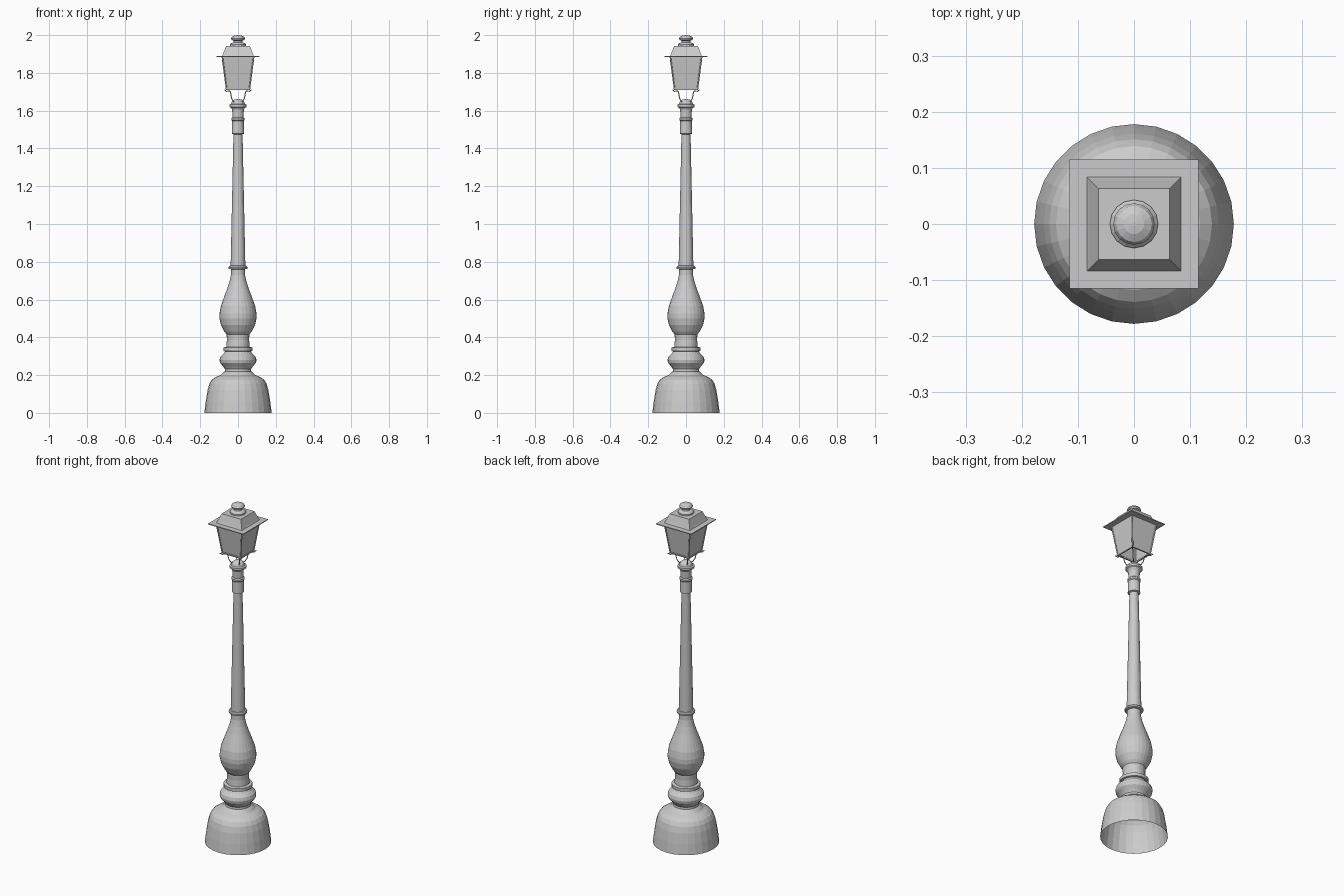
import bpy, bmesh, math
from mathutils import Vector

if "Cube" in bpy.data.objects:
    bpy.data.objects.remove(bpy.data.objects["Cube"], do_unlink=True)

GREY = (0.6, 0.6, 0.6, 1)
metal = bpy.data.materials.new("cast grey")
metal.use_nodes = True
metal.diffuse_color = GREY
metal.node_tree.nodes["Principled BSDF"].inputs["Base Color"].default_value = GREY


def finish(name, bm):
    bmesh.ops.recalc_face_normals(bm, faces=bm.faces)
    mesh = bpy.data.meshes.new(name)
    bm.to_mesh(mesh)
    bm.free()
    mesh.materials.append(metal)
    obj = bpy.data.objects.new(name, mesh)
    bpy.context.collection.objects.link(obj)
    return obj


def stack(name, profile, sides, turn=0.0, cap_top=False, cap_bottom=False):
    """Rings of (radius, height) joined into a faceted, optionally capped shell."""
    bm = bmesh.new()
    rings = []
    for r, z in profile:
        angles = [turn + math.tau * i / sides for i in range(sides)]
        rings.append([bm.verts.new((r * math.cos(a), r * math.sin(a), z)) for a in angles])
    for low, high in zip(rings, rings[1:]):
        for i in range(sides):
            j = (i + 1) % sides
            bm.faces.new((low[i], low[j], high[j], high[i]))
    if cap_top:
        bm.faces.new(rings[-1])
    if cap_bottom:
        bm.faces.new(rings[0])
    return finish(name, bm)


def square(name, profile, **caps):
    """Same as stack, with four sides and half widths instead of radii."""
    return stack(name, [(w * math.sqrt(2), z) for w, z in profile], 4, math.pi / 4, **caps)


def rod(name, points, radius):
    curve = bpy.data.curves.new(name, "CURVE")
    curve.dimensions = "3D"
    curve.bevel_depth = radius
    curve.bevel_resolution = 1
    curve.use_fill_caps = True
    spline = curve.splines.new("POLY")
    spline.points.add(len(points) - 1)
    for p, co in zip(spline.points, points):
        p.co = (*co, 1)
    curve.materials.append(metal)
    obj = bpy.data.objects.new(name, curve)
    bpy.context.collection.objects.link(obj)


SIDES = 28

# Bell foot, open underneath
stack("bell_foot", [(.178, 0), (.171, .06), (.161, .12), (.151, .155), (.139, .175),
                    (.118, .19), (.093, .2), (.08, .213)], SIDES)

# Turned lower post: bulge, rim and vase
stack("foot_bulge", [(.08, .213), (.07, .22), (.069, .232), (.078, .245), (.095, .265),
                     (.098, .28), (.093, .298), (.075, .315), (.068, .325)], SIDES)
stack("rim", [(.066, .325), (.077, .328), (.077, .346), (.062, .35)], SIDES)
stack("vase", [(.062, .35), (.059, .385), (.06, .415), (.072, .43), (.09, .465),
               (.098, .5), (.098, .525), (.091, .565), (.075, .61), (.058, .655),
               (.045, .695), (.037, .73), (.036, .762)], SIDES)
stack("shaft_ring", [(.036, .76), (.049, .763), (.05, .771), (.046, .778), (.039, .78)], SIDES)

# Tapered shaft, collar and cap
stack("shaft", [(.039, .778), (.024, 1.48)], SIDES)
stack("collar", [(.024, 1.475), (.033, 1.478), (.031, 1.545), (.035, 1.55), (.035, 1.56),
                 (.029, 1.565), (.031, 1.605), (.037, 1.615)], SIDES)
stack("cap", [(.036, 1.615), (.045, 1.62), (.045, 1.632), (.036, 1.636), (.032, 1.648),
              (.02, 1.658), (.006, 1.662)], SIDES, cap_top=True)

# Four curled brackets under the lantern corners
for k in range(4):
    d = Vector((1, 0, 0))
    a = math.pi / 4 + k * math.pi / 2
    d = Vector((math.cos(a), math.sin(a), 0))
    path = [(.026, 1.645), (.038, 1.652), (.049, 1.668), (.053, 1.685), (.056, 1.698),
            (.066, 1.705), (.085, 1.702), (.1, 1.71)]
    rod(f"bracket_{k + 1}", [d * r + Vector((0, 0, z)) for r, z in path], .0028)

# Lantern panes, open underneath, with corner bars and rims
square("lantern_panes", [(.06, 1.712), (.082, 1.885)])
for k in range(4):
    a = math.pi / 4 + k * math.pi / 2
    d = Vector((math.cos(a), math.sin(a), 0)) * math.sqrt(2)
    rod(f"corner_bar_{k + 1}", [d * .06 + Vector((0, 0, 1.71)), d * .083 + Vector((0, 0, 1.885))], .004)
square("lantern_lower_rim", [(.056, 1.709), (.064, 1.709), (.065, 1.717), (.056, 1.717), (.056, 1.709)])

# Roof
square("eave_plate", [(.115, 1.885), (.115, 1.89)], cap_top=True, cap_bottom=True)
square("roof", [(.084, 1.889), (.079, 1.9), (.063, 1.943)], cap_top=True)

# Finial
stack("finial", [(.043, 1.942), (.043, 1.95), (.036, 1.957), (.024, 1.962), (.023, 1.97),
                 (.034, 1.975), (.037, 1.982), (.032, 1.991), (.018, 1.998), (.004, 2)],
      16, cap_top=True)
